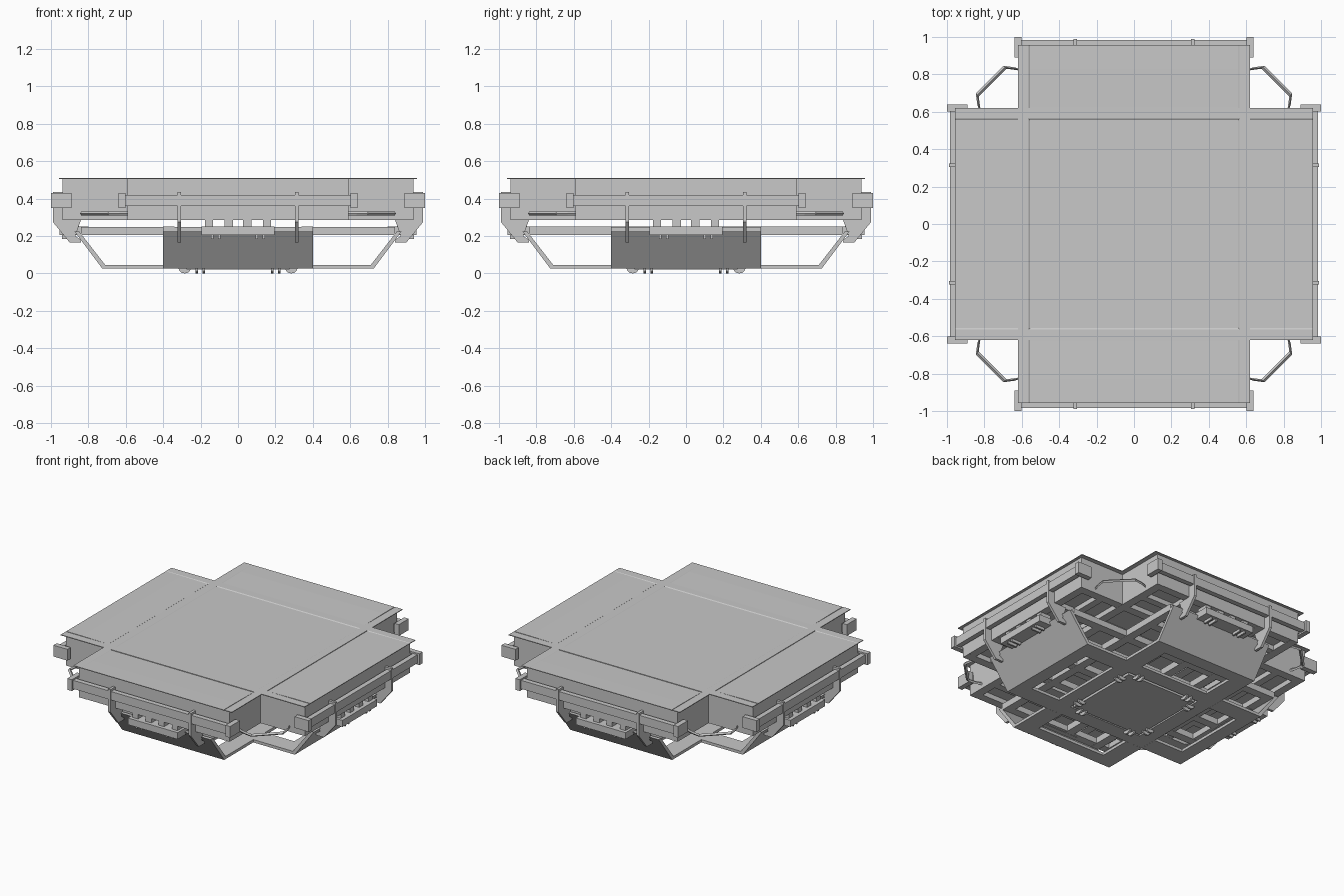
import bpy, bmesh, math
from mathutils import Matrix, Vector

if "Cube" in bpy.data.objects:
    bpy.data.objects.remove(bpy.data.objects["Cube"], do_unlink=True)

grey = bpy.data.materials.new("light_grey")
grey.use_nodes = True
tone = (0.58, 0.58, 0.58, 1)
grey.diffuse_color = tone
grey.node_tree.nodes["Principled BSDF"].inputs["Base Color"].default_value = tone


def box(bm, x, y, z):
    """Box from three (low, high) ranges."""
    mid = Vector([(a + b) / 2 for a, b in (x, y, z)])
    size = [b - a for a, b in (x, y, z)]
    bmesh.ops.create_cube(bm, size=1, matrix=Matrix.Translation(mid) @ Matrix.Diagonal((*size, 1)))


def prism(bm, outline, axis, low, high):
    """Extrude a 2D outline along x (outline in y, z) or z (outline in x, y)."""
    place = (lambda a, b: (low, a, b)) if axis == "x" else (lambda a, b: (a, b, low))
    face = bm.faces.new([bm.verts.new(place(a, b)) for a, b in outline])
    new = bmesh.ops.extrude_face_region(bm, geom=[face])["geom"]
    step = Vector((high - low, 0, 0) if axis == "x" else (0, 0, high - low))
    bmesh.ops.translate(bm, vec=step, verts=[v for v in new if isinstance(v, bmesh.types.BMVert)])


def cross(w, r):
    """Plus-shaped outline with arm half width w and reach r."""
    quarter = [(w, -w), (r, -w), (r, w)]
    out = []
    for k in range(4):
        for x, y in quarter:
            for _ in range(k):
                x, y = -y, x
            out.append((x, y))
    return out


def finish(name, bm, turns=1):
    """Make an object; turns=4 repeats it around the centre."""
    if turns > 1:
        base = bm.verts[:] + bm.edges[:] + bm.faces[:]
        for k in range(1, turns):
            copy = bmesh.ops.duplicate(bm, geom=base)["geom"]
            bmesh.ops.rotate(bm, verts=[v for v in copy if isinstance(v, bmesh.types.BMVert)],
                             matrix=Matrix.Rotation(k * math.pi / 2, 3, "Z"))
    bmesh.ops.recalc_face_normals(bm, faces=bm.faces)
    mesh = bpy.data.meshes.new(name)
    bm.to_mesh(mesh)
    bm.free()
    mesh.materials.append(grey)
    ob = bpy.data.objects.new(name, mesh)
    bpy.context.collection.objects.link(ob)
    return ob


# Hull: plus-shaped body with a ribbed underside
bm = bmesh.new()
prism(bm, cross(0.59, 0.937), "z", 0.32, 0.505)
finish("hull", bm)
bm = bmesh.new()
for c in (-0.56, -0.28, 0, 0.28, 0.56):
    box(bm, (c - 0.03, c + 0.03), (-0.937, 0.937), (0.285, 0.321))
    box(bm, (-0.937, 0.937), (c - 0.03, c + 0.03), (0.2855, 0.3205))
for s in (-1, 1):
    for r in ((0.88, 0.937), (0.71, 0.76)):
        span = sorted((s * r[0], s * r[1]))
        box(bm, (-0.59, 0.59), span, (0.286, 0.322))
        box(bm, span, (-0.59, 0.59), (0.286, 0.322))
finish("hull_ribs", bm)

# Overhanging deck sheet
bm = bmesh.new()
prism(bm, cross(0.62, 0.956), "z", 0.505, 0.506)
finish("deck", bm)

# Raised strips framing the centre panel, and sloping arm panels
bm = bmesh.new()
prism(bm, [(-0.62, 0.506), (-0.62, 0.51), (-0.563, 0.51), (-0.557, 0.506)], "x", -0.956, 0.956)
prism(bm, [(-0.626, 0.5065), (-0.83, 0.5095), (-0.956, 0.5095), (-0.956, 0.506), (-0.626, 0.506)],
      "x", -0.557, 0.557)
finish("deck_panels", bm, 4)

# Bumper rails with end blocks
bm = bmesh.new()
box(bm, (-0.61, 0.61), (-0.985, -0.95), (0.36, 0.42))
for s in (-1, 1):
    box(bm, sorted((s * 0.602, s * 0.638)), (-1, -0.89), (0.35, 0.43))
    box(bm, sorted((s * 0.58, s * 0.61)), (-0.937, -0.9), (0.36, 0.42))
finish("bumper_rails", bm, 4)

# Hooked brackets between the rails and the lower tray
hook = [(-0.93, 0.435), (-0.99, 0.435), (-0.99, 0.275), (-0.9, 0.165), (-0.84, 0.165),
        (-0.84, 0.18), (-0.87, 0.2), (-0.84, 0.285), (-0.93, 0.285)]
bm = bmesh.new()
for x in (-0.315, 0.315):
    prism(bm, hook, "x", x - 0.009, x + 0.009)
finish("brackets", bm, 4)

# Lattice of beams below the hull
bm = bmesh.new()
for c in (-0.37, -0.125, 0.125, 0.37):
    box(bm, (c - 0.03, c + 0.03), (-0.84, 0.84), (0.205, 0.25))
    box(bm, (-0.84, 0.84), (c - 0.03, c + 0.03), (0.206, 0.249))
for s in (-1, 1):
    for r in ((0.78, 0.839), (0.57, 0.63)):
        span = sorted((s * r[0], s * r[1]))
        box(bm, (-0.399, 0.399), span, (0.207, 0.248))
        box(bm, span, (-0.399, 0.399), (0.207, 0.248))
finish("lattice", bm)

# Sills with spacer teeth above and small clips below
bm = bmesh.new()
box(bm, (-0.195, 0.195), (-0.955, -0.8), (0.204, 0.251))
for s in (-1, 1):
    for x in (0.05, 0.155):
        box(bm, (s * x - 0.022, s * x + 0.022), (-0.93, -0.85), (0.25, 0.287))
    for x in (0.1, 0.138):
        box(bm, (s * x - 0.006, s * x + 0.006), (-0.94, -0.87), (0.185, 0.205))
finish("sills", bm, 4)

# Lower tray: arms with a window, and an upturned end flap
bm = bmesh.new()
for s in (-1, 1):
    box(bm, sorted((s * 0.27, s * 0.4)), (-0.72, -0.4), (0.025, 0.045))
box(bm, (-0.27, 0.27), (-0.72, -0.63), (0.025, 0.045))
box(bm, (-0.4, 0.4), (-0.4, -0.29), (0.0255, 0.0445))
prism(bm, [(-0.71, 0.025), (-0.725, 0.025), (-0.875, 0.225), (-0.85, 0.225), (-0.71, 0.045)], "x", -0.4, 0.4)
finish("lower_tray", bm, 4)

# Centre hatch and its half-round hinge clips
bm = bmesh.new()
box(bm, (-0.275, 0.275), (-0.275, 0.275), (0.022, 0.042))
finish("centre_hatch", bm)
clip = [(-0.285 + 0.032 * math.cos(a), 0.025 - 0.025 * math.sin(a))
        for a in [k * math.pi / 6 for k in range(7)]]
bm = bmesh.new()
for x in (-0.22, -0.183, 0.183, 0.22):
    prism(bm, clip, "x", x - 0.006, x + 0.006)
finish("hinge_clips", bm, 4)

# Bent grab bars across the corner notches
path = [(0.585, 0.815), (0.63, 0.83), (0.69, 0.838), (0.838, 0.69), (0.83, 0.63), (0.815, 0.585)]
bm = bmesh.new()
offsets = [(-0.011, 0), (0, 0.01), (0.011, 0), (0, -0.01)]
rings = [[bm.verts.new((x + d * 0.7071, y + d * 0.7071, 0.32 + h)) for d, h in offsets] for x, y in path]
for a, b in zip(rings, rings[1:]):
    for i in range(4):
        j = (i + 1) % 4
        bm.faces.new((a[i], a[j], b[j], b[i]))
bm.faces.new(rings[0])
bm.faces.new(rings[-1])
finish("grab_bars", bm, 4)
